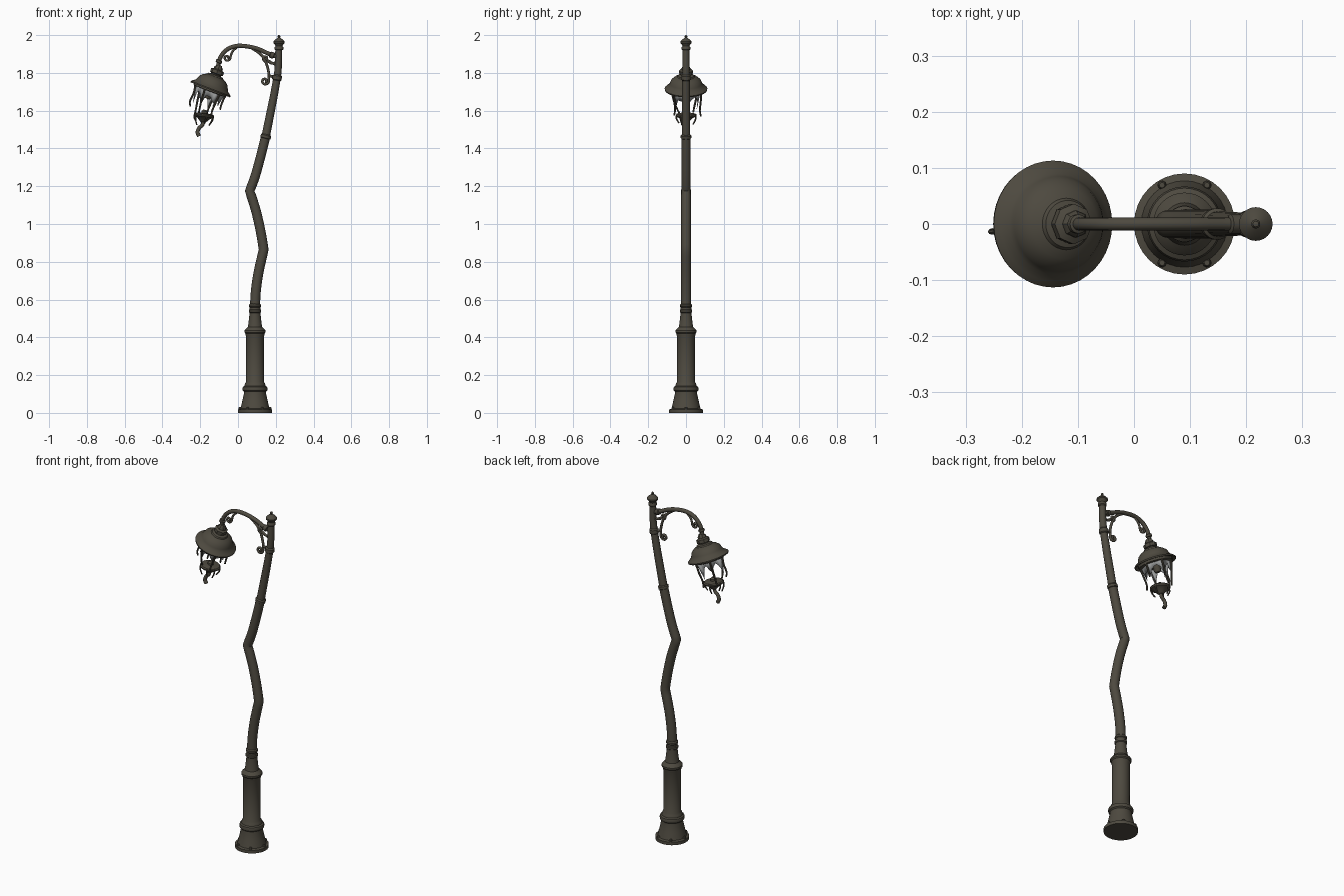
import bpy, bmesh, math, random
from mathutils import Vector, Matrix

if "Cube" in bpy.data.objects:
    bpy.data.objects.remove(bpy.data.objects["Cube"])
random.seed(4)

def mat(name, c):
    m = bpy.data.materials.new(name)
    m.diffuse_color = (*c, 1)
    m.use_nodes = True
    m.node_tree.nodes["Principled BSDF"].inputs["Base Color"].default_value = m.diffuse_color
    return m
IRON = mat("weathered_iron", (0.075, 0.067, 0.05))
GLASS = mat("grey_glass", (0.32, 0.33, 0.33))

def finish(ob, m, angle=35):
    ob.data.materials.clear()
    ob.data.materials.append(m)
    bpy.ops.object.select_all(action='DESELECT')
    ob.select_set(True)
    bpy.context.view_layer.objects.active = ob
    bpy.ops.object.shade_smooth_by_angle(angle=math.radians(angle))
    return ob

def from_bm(name, bm, m, M=Matrix(), angle=35):
    bmesh.ops.recalc_face_normals(bm, faces=bm.faces)
    me = bpy.data.meshes.new(name)
    bm.to_mesh(me)
    bm.free()
    ob = bpy.data.objects.new(name, me)
    bpy.context.collection.objects.link(ob)
    ob.matrix_world = M
    return finish(ob, m, angle)

def lathe(name, prof, M=Matrix(), seg=32, m=IRON):
    bm = bmesh.new()
    rings = []
    for r, z in prof:
        rings.append([bm.verts.new((r * math.cos(2 * math.pi * i / seg),
                                    r * math.sin(2 * math.pi * i / seg), z)) for i in range(seg)])
    for a, b in zip(rings, rings[1:]):
        for i in range(seg):
            bm.faces.new((a[i], a[(i + 1) % seg], b[(i + 1) % seg], b[i]))
    bm.faces.new(rings[0])
    bm.faces.new(rings[-1])
    return from_bm(name, bm, m, M)

def smooth_path(pts, n=6):
    P = [Vector(p) for p in pts]
    P = [2 * P[0] - P[1]] + P + [2 * P[-1] - P[-2]]
    out = []
    for a, b, c, d in zip(P, P[1:], P[2:], P[3:]):
        for k in range(n):
            t = k / n
            out.append(0.5 * (2 * b + (c - a) * t + (2 * a - 5 * b + 4 * c - d) * t * t
                              + (3 * b - a - 3 * c + d) * t ** 3))
    return out + [P[-2]]

def tube(name, pts, r, M=Matrix(), r_end=None, res=4):
    cu = bpy.data.curves.new(name, 'CURVE')
    cu.dimensions = '3D'
    cu.bevel_depth = 1
    cu.bevel_resolution = res
    cu.use_fill_caps = True
    s = cu.splines.new('POLY')
    s.points.add(len(pts) - 1)
    for i, p in enumerate(pts):
        s.points[i].co = (*p, 1)
        s.points[i].radius = r + ((r_end if r_end else r) - r) * i / (len(pts) - 1)
    ob = bpy.data.objects.new(name, cu)
    bpy.context.collection.objects.link(ob)
    ob.matrix_world = M
    bpy.ops.object.select_all(action='DESELECT')
    ob.select_set(True)
    bpy.context.view_layer.objects.active = ob
    bpy.ops.object.convert(target='MESH')
    return finish(bpy.context.object, IRON)

def xz(*pts):
    return [(x, 0, z) for x, z in pts]

def spiral(cx, cz, r0, a0, a1, n=18):
    return [(cx + r0 * (1 - .75 * i / n) * math.cos(math.radians(a0 + (a1 - a0) * i / n)), 0,
             cz + r0 * (1 - .75 * i / n) * math.sin(math.radians(a0 + (a1 - a0) * i / n)))
            for i in range(n + 1)]

def tilt(x, z, deg=0, y=0):
    return Matrix.Translation((x, y, z)) @ Matrix.Rotation(math.radians(deg), 4, 'Y')

# base pedestal
lathe("pedestal", [(.09, 0), (.09, .018), (.077, .022), (.075, .03), (.068, .06), (.058, .105),
      (.058, .112), (.065, .118), (.067, .128), (.064, .138), (.056, .143), (.053, .155), (.047, .165),
      (.047, .405), (.049, .41), (.05, .42), (.056, .426), (.056, .436), (.049, .445), (.038, .455),
      (.034, .48), (.029, .525), (.029, .53), (.033, .534), (.033, .545), (.028, .548), (.028, .558),
      (.032, .562), (.032, .572), (.026, .578)], tilt(.09, 0))
for i in range(6):
    a = math.radians(60 * i)
    lathe("base_bolt", [(.008, .015), (.008, .026), (.005, .031)],
          tilt(.09 + .08 * math.cos(a), 0, 0, .08 * math.sin(a)), 8)

# crumpled pole
low = smooth_path(xz((.09, .56), (.094, .64), (.108, .74), (.136, .865)), 4)
mid = smooth_path(xz((.136, .865), (.12, .96), (.095, 1.07), (.062, 1.175)), 4)[1:]
up = smooth_path(xz((.062, 1.175), (.09, 1.25), (.118, 1.35), (.147, 1.465)), 4)[1:]
tube("lower_pole", low + mid + up, .0265, r_end=.0245, res=6)
tube("upper_pole", smooth_path(xz((.145, 1.455), (.168, 1.57), (.19, 1.68), (.206, 1.77),
     (.213, 1.83), (.216, 1.94))), .0225, r_end=.018, res=6)
lathe("pole_collar", [(.022, -.012), (.028, -.008), (.028, .006), (.022, .012)], tilt(.147, 1.463, 14))
lathe("pole_collar", [(.019, -.016), (.025, -.011), (.025, .009), (.019, .016)], tilt(.207, 1.775, 8))
lathe("pole_finial", [(.018, 1.92), (.023, 1.925), (.023, 1.935), (.019, 1.942), (.022, 1.95),
      (.03, 1.958), (.03, 1.965), (.022, 1.975), (.01, 1.984), (.006, 1.987), (.008, 1.993),
      (.005, 1.999), (.001, 2.0)], tilt(.217, 0), 24)

# arm with scrolls
tube("arm", smooth_path(xz((.215, 1.883), (.17, 1.898), (.11, 1.925), (.05, 1.94), (-.01, 1.942),
     (-.06, 1.922), (-.094, 1.88), (-.108, 1.825))), .0115, res=5)
lathe("arm_collar", [(.012, -.012), (.017, -.009), (.017, .009), (.012, .012)], tilt(.18, 1.894, -68), 20)
lathe("arm_joint", [(.012, -.008), (.017, -.005), (.017, .006), (.012, .009)], tilt(-.101, 1.86, 25), 20)
tube("arm_brace", smooth_path(xz((.075, 1.93), (.12, 1.898), (.148, 1.855), (.163, 1.8), (.163, 1.765)), 5)
     + spiral(.143, 1.757, .02, 0, -450), .007)
tube("brace_foot", xz((.16, 1.785), (.208, 1.775)), .007)
tube("upper_scroll", smooth_path(xz((.205, 1.858), (.18, 1.85), (.16, 1.86)), 4)
     + spiral(.147, 1.876, .018, -60, -420), .006)
tube("strut", xz((.1, 1.918), (.155, 1.868), (.207, 1.838)), .006)
tube("arm_scroll", smooth_path(xz((-.005, 1.937), (-.03, 1.912), (-.04, 1.885)), 4)
     + spiral(-.058, 1.88, .018, 0, -420), .006)

# tilted lamp hood
L = tilt(-.145, 1.715, 20.9)
lathe("hood", [(.001, .052), (.05, .045), (.08, .014), (.104, -.004), (.1115, -.005), (.113, .002),
      (.103, .011), (.09, .02), (.085, .032), (.078, .048), (.062, .062), (.046, .069), (.042, .076),
      (.028, .08), (.027, .086)], L, 40)
lathe("hood_nut", [(.026, .082), (.036, .087), (.036, .105), (.024, .111), (.024, .118),
      (.018, .126), (.013, .134)], L, 8)
lathe("lantern_ring", [(.088, -.014), (.092, -.012), (.092, .008), (.07, .02), (.07, .015),
      (.084, .004), (.084, -.013), (.088, -.014)], L, 24)
lathe("lamp_socket", [(.024, .05), (.024, .0), (.02, -.01), (.02, -.045), (.014, -.055)], L, 16)

# bent lantern bars: angle, then radius and height along the bar
bars = [(10, [(.086, 0), (.084, -.05), (.087, -.085)]),
        (70, [(.086, 0), (.083, -.06), (.078, -.11), (.084, -.145)]),
        (130, [(.086, 0), (.07, -.07), (.056, -.12), (.05, -.145)]),
        (190, [(.086, 0), (.077, -.05), (.08, -.1), (.068, -.125)]),
        (250, [(.086, 0), (.07, -.07), (.05, -.12), (.035, -.145)]),
        (310, [(.086, 0), (.08, -.05), (.076, -.1), (.082, -.13)])]
for a, path in bars:
    c, s = math.cos(math.radians(a)), math.sin(math.radians(a))
    tube("lantern_bar", smooth_path([(r * c, r * s, z) for r, z in path], 4), .006, L, .0045, 2)

# jagged glass left in each side
for k in range(6):
    bm = bmesh.new()
    a0, a1 = math.radians(10 + 60 * k), math.radians(70 + 60 * k)
    n = 5
    rows = []
    for i in range(n + 1):
        t = i / n
        edge = abs(t - .5) * 2
        d = (.03 + .065 * edge) * random.uniform(.6, 1.15)
        def pt(z):
            r = .083 + z * .2
            p = Vector((r * math.cos(a0), r * math.sin(a0), z)).lerp(
                Vector((r * math.cos(a1), r * math.sin(a1), z)), t)
            return bm.verts.new(p)
        rows.append((pt(0), pt(-d)))
    for p, q in zip(rows, rows[1:]):
        bm.faces.new((p[0], q[0], q[1], p[1]))
    ob = from_bm("glass_shards", bm, GLASS, L)
    ob.modifiers.new("thickness", 'SOLIDIFY').thickness = .002

# broken lantern bottom and bent drop
B = tilt(-.18, 1.575, 8)
lathe("lantern_bottom", [(.03, .012), (.05, .008), (.055, .002), (.052, -.006), (.035, -.014),
      (.022, -.028), (.013, -.036)], B, 20)
lathe("candle_stub", [(.016, .008), (.016, .022), (.009, .03)], B, 12)
tube("bent_drop", smooth_path(xz((-.182, 1.55), (-.188, 1.525), (-.206, 1.508), (-.214, 1.485),
     (-.206, 1.465))), .009, r_end=.011)
for a, ln in ((20, .045), (100, .05), (165, .04), (215, .055), (285, .04), (330, .05)):
    c, s = math.cos(math.radians(a)), math.sin(math.radians(a))
    tube("torn_strip", smooth_path([(.05 * c, .05 * s, .006), (.052 * c, .052 * s, -ln * .4),
         (.038 * c, .038 * s, -ln)], 4), .005, B, .0035, 2)
